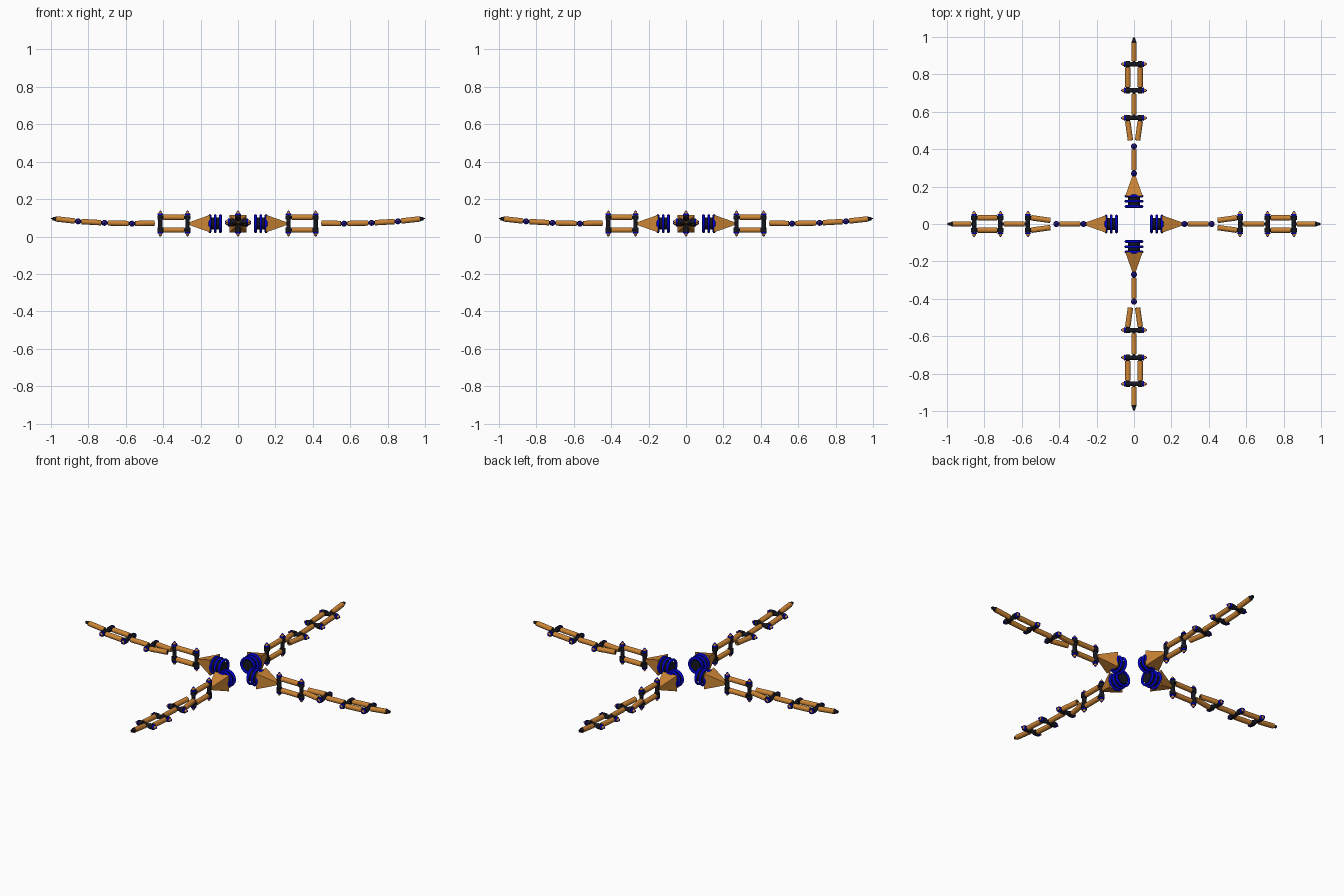
import bpy
import math
from mathutils import Vector, Matrix

cube = bpy.data.objects.get("Cube")
if cube:
    bpy.data.objects.remove(cube, do_unlink=True)

MID = 0.069  # height of the arm's centre line


def material(name, rgb):
    m = bpy.data.materials.new(name)
    m.use_nodes = True
    m.diffuse_color = (*rgb, 1)
    m.node_tree.nodes["Principled BSDF"].inputs["Base Color"].default_value = (*rgb, 1)
    return m


gold = material("gold", (0.6, 0.23, 0.035))
blue = material("blue", (0.0, 0.0, 0.6))
black = material("black", (0.008, 0.008, 0.015))

parts = []


def finish(name, mat, smooth=True):
    ob = bpy.context.object
    ob.name = name
    ob.data.materials.append(mat)
    if smooth:
        bpy.ops.object.shade_smooth_by_angle(angle=math.radians(40))
    parts.append(ob)


def rod(name, a, b, r1, r2, mat, sides=16):
    """Cylinder or cone between two points."""
    a, b = Vector(a), Vector(b)
    d = b - a
    bpy.ops.mesh.primitive_cone_add(vertices=sides, radius1=r1, radius2=r2, depth=d.length,
                                    location=(a + b) / 2,
                                    rotation=d.to_track_quat('Z', 'Y').to_euler())
    finish(name, mat, sides > 4)


def ring(name, x, major, minor):
    bpy.ops.mesh.primitive_torus_add(major_radius=major, minor_radius=minor, major_segments=32,
                                     minor_segments=10, location=(x, 0, MID),
                                     rotation=(0, math.pi / 2, 0))
    finish(name, blue)


def joint(name, x, z, axis):
    """Black axle with blue collars and tapered end caps."""
    c, axis = Vector((x, 0, z)), Vector(axis)
    rod(name + "_axle", c - axis * 0.048, c + axis * 0.048, 0.012, 0.012, black)
    for s in (-1, 1):
        def at(t):
            return c + axis * t * s
        rod(name + "_flange", at(0.022), at(0.044), 0.016, 0.016, black)
        rod(name + "_collar", at(0.046), at(0.054), 0.016, 0.014, blue)
        rod(name + "_cap", at(0.054), at(0.064), 0.01, 0.007, gold)
        rod(name + "_pin", at(0.064), at(0.069), 0.007, 0.002, blue)


def link(name, a, b, inset=0.018, open_start=False):
    """Gold bar on a thin black core running from joint to joint."""
    a, b = Vector(a), Vector(b)
    d = (b - a).normalized()
    start = a if open_start else a + d * inset
    rod(name, start, b - d * inset, 0.0145, 0.0145, gold)
    rod(name + "_core", start if open_start else a, b, 0.009, 0.009, black)


# Palm end: rings, core and square taper
for x in (0.094, 0.122, 0.150):
    ring("neck_ring", x, 0.043, 0.0075)
rod("neck_core", (0.09, 0, MID), (0.155, 0, MID), 0.032, 0.032, black)

bpy.ops.mesh.primitive_cone_add(vertices=4, radius1=0.066, radius2=0.012, depth=0.108,
                                location=(0.204, 0, MID))
taper = bpy.context.object
taper.data.transform(Matrix.Rotation(math.pi / 2, 4, 'Y') @ Matrix.Rotation(math.pi / 4, 4, 'Z'))
finish("arm_taper", gold, False)

# Stacked pair between two upright joints
UP, SIDE = (0, 0, 1), (0, 1, 0)
joint("inner_joint", 0.27, MID, UP)
joint("second_joint", 0.415, MID, UP)
for s in (-1, 1):
    link("stacked_bar", (0.27, 0, MID + s * 0.034), (0.415, 0, MID + s * 0.034))

# Splayed pair leading to the first crosswise joint
for s in (-1, 1):
    link("splayed_bar", (0.447, s * 0.019, 0.072), (0.567, s * 0.036, MID), open_start=True)
joint("third_joint", 0.567, MID, SIDE)

# Outer links rise gently to the pointed tip
link("middle_bar", (0.567, 0, MID), (0.714, 0, 0.073))
joint("fourth_joint", 0.714, 0.073, SIDE)
for s in (-1, 1):
    link("outer_pair_bar", (0.714, s * 0.033, 0.073), (0.855, s * 0.033, 0.081))
joint("fifth_joint", 0.855, 0.081, SIDE)
link("tip_bar", (0.855, 0, 0.081), (0.99, 0, 0.096))
rod("tip_point", (0.970, 0, 0.094), (1.0, 0, 0.097), 0.0145, 0.001, black)

# Three more arms, a quarter turn apart
bpy.context.view_layer.update()
for k in (1, 2, 3):
    turn = Matrix.Rotation(k * math.pi / 2, 4, 'Z')
    for ob in parts:
        copy = ob.copy()
        copy.matrix_world = turn @ ob.matrix_world
        bpy.context.collection.objects.link(copy)
